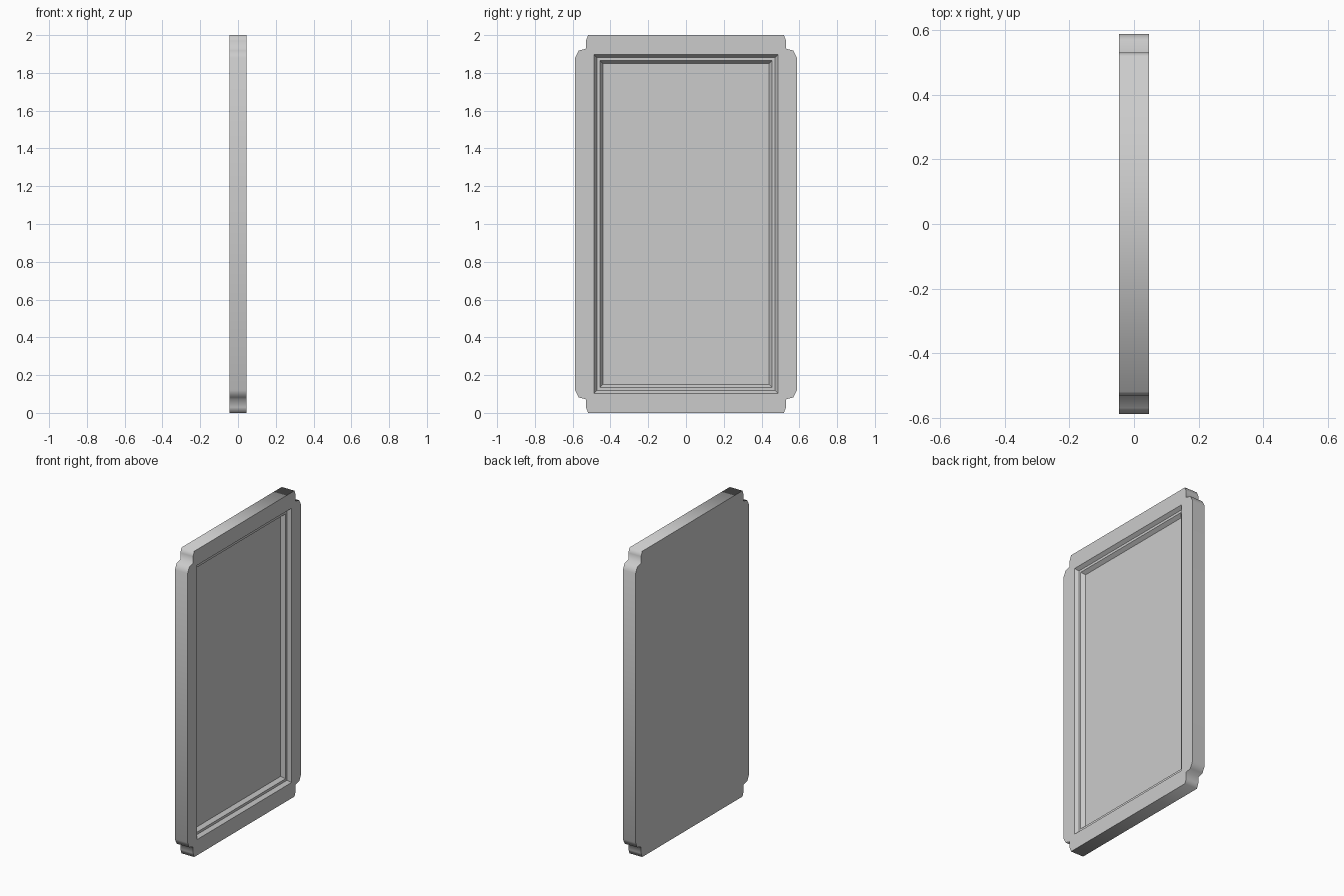
import bpy, bmesh

cube = bpy.data.objects.get("Cube")
if cube:
    bpy.data.objects.remove(cube, do_unlink=True)

HALF_X, MID_Z = 0.046, 1.0

grey = bpy.data.materials.new("plain grey")
grey.use_nodes = True
colour = (0.6, 0.6, 0.6, 1)
grey.diffuse_color = colour
grey.node_tree.nodes["Principled BSDF"].inputs["Base Color"].default_value = colour

# notched corner profile (y, z from the middle), side edge to top edge
CORNER = [(0.587, 0.88), (0.568, 0.918), (0.53, 0.928), (0.53, 0.97), (0.518, 1.0)]
NOTCH = 2

bm = bmesh.new()


def ring(points, x):
    return [bm.verts.new((x, y, MID_Z + z)) for y, z in points]


def strip(a, b):
    n = len(a)
    return [bm.faces.new((a[i], a[(i + 1) % n], b[(i + 1) % n], b[i])) for i in range(n)]


# mirror the corner into a closed outline, anticlockwise
outline = []
for sy, sz in ((1, 1), (-1, 1), (-1, -1), (1, -1)):
    pts = CORNER if sy * sz > 0 else CORNER[::-1]
    outline += [(sy * y, sz * z) for y, z in pts]

# back and smooth outer edge
front, back = ring(outline, HALF_X), ring(outline, -HALF_X)
bm.faces.new(back[::-1])
for face in strip(back, front):
    face.smooth = True

# stepped recess: half width, half height, depth
rings = []
for y, z, depth in ((0.487, 0.897, 0), (0.472, 0.882, 0.022),
                    (0.456, 0.866, 0.022), (0.44, 0.85, 0.045)):
    rings.append(ring([(y, z), (-y, z), (-y, -z), (y, -z)], HALF_X - depth))
for a, b in zip(rings, rings[1:]):
    strip(a, b)
bm.faces.new(rings[-1])

# four mitred frame faces between outline and recess
n, total = len(CORNER), len(front)
for q in range(4):
    edge = [front[(q * n + NOTCH + k) % total] for k in range(n + 1)]
    bm.faces.new(edge + [rings[0][(q + 1) % 4], rings[0][q]])

bmesh.ops.recalc_face_normals(bm, faces=bm.faces)
mesh = bpy.data.meshes.new("door_panel")
bm.to_mesh(mesh)
bm.free()
mesh.materials.append(grey)
door = bpy.data.objects.new("door_panel", mesh)
bpy.context.collection.objects.link(door)
